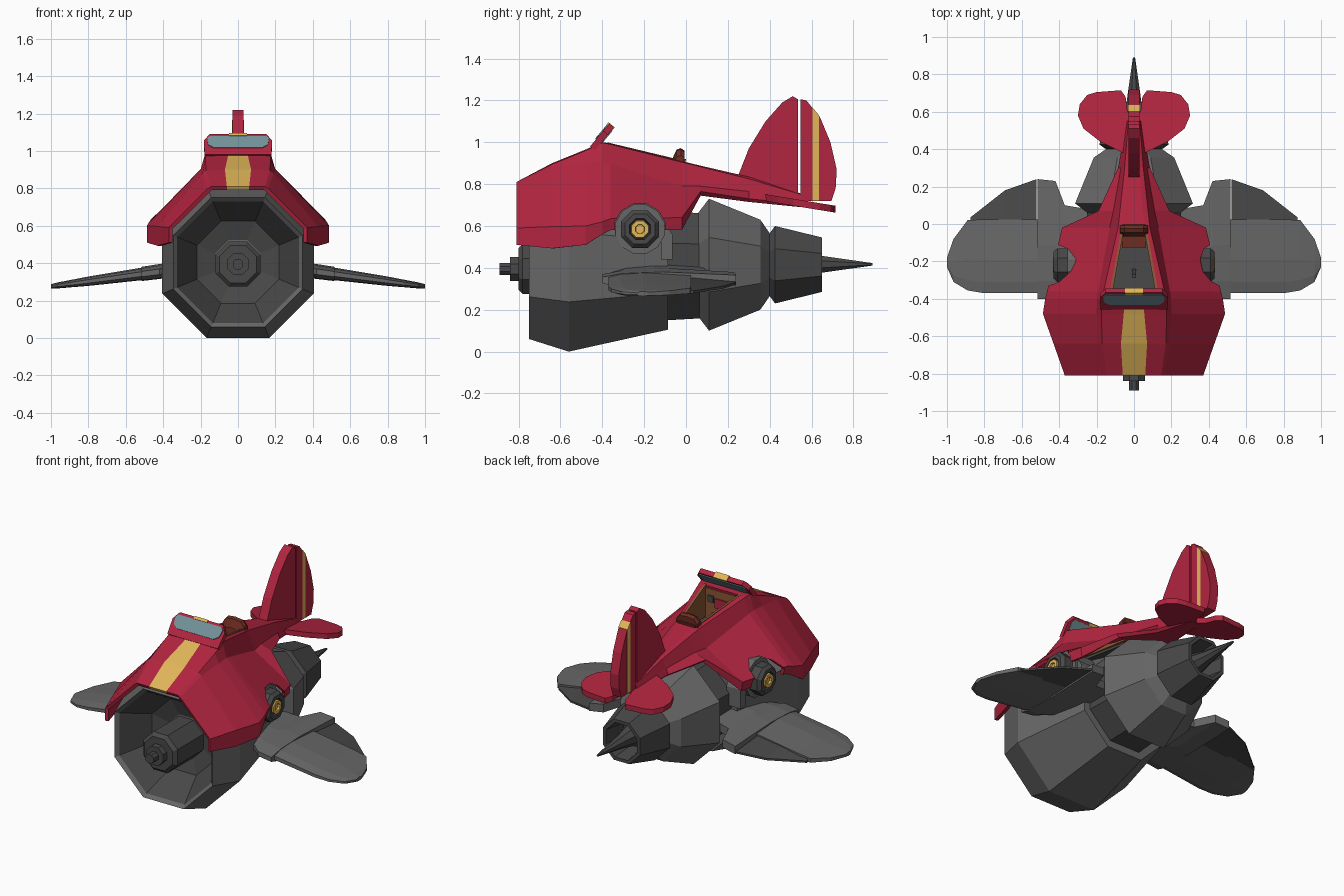
import bpy, bmesh
from math import pi, cos, sin
from mathutils import Vector

if "Cube" in bpy.data.objects:
    bpy.data.objects.remove(bpy.data.objects["Cube"])


def material(name, rgb):
    m = bpy.data.materials.new(name)
    m.diffuse_color = (*rgb, 1)
    m.use_nodes = True
    m.node_tree.nodes["Principled BSDF"].inputs["Base Color"].default_value = m.diffuse_color
    return m


RED = material("red paint", (0.44, 0.018, 0.05))
GOLD = material("yellow paint", (0.76, 0.47, 0.10))
BROWN = material("brown wood", (0.25, 0.09, 0.035))
LEATHER = material("dark leather", (0.15, 0.025, 0.015))
GLASS = material("glass", (0.17, 0.29, 0.32))
GREY = material("grey metal", (0.135, 0.135, 0.135))
DARK = material("dark metal", (0.065, 0.065, 0.065))


def finish(name, bm, mats=(), mirror=False):
    bmesh.ops.recalc_face_normals(bm, faces=bm.faces)
    me = bpy.data.meshes.new(name)
    bm.to_mesh(me)
    bm.free()
    ob = bpy.data.objects.new(name, me)
    bpy.context.collection.objects.link(ob)
    for m in mats:
        me.materials.append(m)
    if mirror:
        ob.modifiers.new("mirror", "MIRROR")
    return ob


def loft(name, sections, mats=(GREY,), mirror=False):
    bm = bmesh.new()
    rows = [[bm.verts.new(p) for p in s] for s in sections]
    n = len(rows[0])
    for a, b in zip(rows, rows[1:]):
        for i in range(n):
            j = (i + 1) % n
            bm.faces.new((a[i], a[j], b[j], b[i]))
    bm.faces.new(rows[0])
    bm.faces.new(rows[-1])
    return finish(name, bm, mats, mirror)


def turned(name, prof, c, axis="Y", mats=(GREY,), mirror=False, n=8):
    """Octagonal turning; prof is (position along axis, distance to flat)."""
    secs = []
    for t, a in prof:
        r = a / cos(pi / n)
        ring = [(r * cos((k + .5) * 2 * pi / n), r * sin((k + .5) * 2 * pi / n)) for k in range(n)]
        secs.append([(c[0] + u, t, c[1] + v) if axis == "Y" else (t, c[0] + u, c[1] + v)
                     for u, v in ring])
    return loft(name, secs, mats, mirror)


def prism(name, pts, ext, mats=(GREY,), mirror=False):
    e = Vector(ext)
    return loft(name, [[Vector(p) for p in pts], [Vector(p) + e for p in pts]], mats, mirror)


def box(name, c, s, mats=(GREY,), mirror=False):
    x, y, z = (v / 2 for v in s)
    pts = [(c[0] + i * x, c[1] + j * y, c[2] - z) for i, j in ((-1, -1), (1, -1), (1, 1), (-1, 1))]
    return prism(name, pts, (0, 0, s[2]), mats, mirror)


# Engine: hollow intake with dark lining, stepped body, rear nozzle and spike
cowl = turned("engine_cowl", [(-.52, .12), (-.55, .22), (-.73, .325), (-.75, .345), (-.56, .405),
                              (-.085, .30), (-.085, .24)], (0, .405), mats=(GREY, DARK))
for p in cowl.data.polygons[:16]:
    p.material_index = 1
turned("intake_hub", [(-.5, .12), (-.78, .12), (-.80, .10), (-.80, .058), (-.84, .058),
                      (-.84, .028), (-.89, .028)], (0, .395), mats=(DARK,))
turned("engine_neck", [(-.12, .262), (.09, .25)], (0, .41), mats=(DARK,))
turned("engine_rear", [(.06, .25), (.11, .315), (.355, .215), (.40, .15)], (0, .415))
turned("engine_nozzle", [(.39, .145), (.40, .15), (.425, .185), (.65, .13), (.65, .11), (.5, .09)],
       (0, .415), mats=(DARK,))
turned("exhaust_spike", [(.48, .075), (.65, .04), (.89, .006)], (0, .417), mats=(DARK,))

# Red body shell: half section is stripe, top, shoulder, outer corner, hem
S = [(-.81, (.06, .81), (.145, .81), (.16, .80), (.37, .59), (.37, .51)),
     (-.64, (.07, .90), (.17, .895), (.19, .88), (.43, .597), (.43, .493)),
     (-.48, (.055, .965), (.175, .96), (.20, .90), (.487, .60), (.487, .51)),
     (-.40, (.05, 1.0), (.172, .998), (.198, .905), (.475, .62), (.465, .56)),
     (-.36, (.125, .995), (.163, .99), (.192, .895), (.465, .635), (.45, .58)),
     (-.02, (.06, .91), (.085, .905), (.13, .79), (.385, .64), (.375, .58)),
     (.07, (.045, .888), (.075, .883), (.11, .79), (.19, .765), (.17, .745)),
     (.30, (.03, .835), (.05, .825), (.07, .765), (.085, .73), (.07, .715)),
     (.55, (.02, .755), (.03, .75), (.035, .73), (.04, .705), (.03, .69))]
bm = bmesh.new()
rows = []
for y, *h in S:
    rows.append([bm.verts.new((-x, y, z)) for x, z in reversed(h)]
                + [bm.verts.new((x, y, z)) for x, z in h])
for k, (a, b) in enumerate(zip(rows, rows[1:])):
    for i in range(9):
        if k == 4 and i == 4:      # cockpit opening
            continue
        f = bm.faces.new((a[i], a[i + 1], b[i + 1], b[i]))
        f.material_index = int(i == 4 and k < 3)
    if k >= 6:                     # closed underside of the tail
        bm.faces.new((a[9], a[0], b[0], b[9]))
bm.faces.new(rows[-1])
body = finish("body_shell", bm, (RED, GOLD))
sol = body.modifiers.new("thickness", "SOLIDIFY")
sol.thickness, sol.offset = .022, -1
cutter = turned("arch_cutter", [(-.7, .12), (.7, .12)], (-.22, .585), "X", n=12, mats=(RED,))
cutter.hide_render = True
cutter.hide_viewport = True
bo = body.modifiers.new("arches", "BOOLEAN")
bo.operation, bo.object, bo.solver = "DIFFERENCE", cutter, "EXACT"

# Side thrusters in the arches
turned("thruster_housing", [(.2, .117), (.355, .117)], (-.22, .585), "X", mirror=True, n=12)
turned("thruster", [(.32, .075), (.345, .09), (.41, .09), (.43, .072), (.43, .05), (.40, .045)],
       (-.22, .585), "X", (DARK,), True)
turned("thruster_nozzle", [(.38, .042), (.433, .04), (.433, .022), (.42, .02)],
       (-.22, .585), "X", (GOLD,), True)
prism("thruster_pipe", [(.24, -.13, .62), (.24, -.09, .60), (.24, -.065, .56), (.24, -.065, .44),
                        (.24, -.12, .44), (.24, -.12, .54), (.24, -.16, .56)], (.1, 0, 0), mirror=True)

# Windshield: tilted frame with glass and stripe
N = Vector((0, .76, -.65))


def shield(pts, off):
    return [Vector((x, -.45 + .083 * h, .99 + .10 * h)) + N * off for x, h in pts]


def sym(half):
    return half + [(-x, h) for x, h in reversed(half)]


prism("windshield_frame", shield(sym([(.178, -.1), (.183, .65), (.152, 1)]), 0), N * .03, (RED,))
prism("windshield_glass", shield(sym([(.13, .25), (.16, .42), (.165, .75), (.15, .88)]), -.005),
      N * .04, (GLASS,))
prism("windshield_stripe", shield(sym([(.048, .89), (.047, 1.02)]), -.006), N * .038, (GOLD,))

# Cockpit: floor, side trim, dashboard, stick and seat
prism("cockpit_floor", [(-.15, -.38, .77), (.15, -.38, .77), (.10, .02, .745), (-.10, .02, .745)],
      (0, 0, .015), (DARK,))
prism("cockpit_trim", [(.131, -.37, .80), (.065, -.01, .80), (.065, -.01, .912), (.131, -.37, .998)],
      (-.014, -.004, 0), (BROWN,), True)
box("dashboard", (0, -.375, .885), (.25, .03, .19), (BROWN,))
box("dash_panel", (0, -.357, .90), (.09, .01, .06), (RED,))
box("gauge", (.075, -.356, .92), (.04, .012, .04), (DARK,), True)
prism("control_stick", [(-.01, -.26, .77), (.01, -.26, .77), (.01, -.24, .77), (-.01, -.24, .77)],
      (0, -.03, .11), (DARK,))
box("seat_cushion", (0, -.075, .805), (.13, .10, .05), (LEATHER,))
prism("seat_back", [(-.066, -.07, .80), (.066, -.07, .80), (.062, -.02, .80), (-.062, -.02, .80)],
      (0, .02, .12), (LEATHER,))
rest = [(-.068, .915), (-.045, .965), (-.025, .972), (-.008, .96), (-.012, .90)]
loft("headrest", [[(x, y, z - d) for y, z in rest]
                  for x, d in ((-.075, .035), (-.05, .006), (0, 0), (.05, .006), (.075, .035))],
     (LEATHER,))


# Tail fin, rudder and rudder stripe
def upright(name, yz, half, mat):
    prism(name, [(-half, y, z) for y, z in yz], (2 * half, 0, 0), (mat,))


upright("tail_fin", [(.245, .83), (.30, .97), (.38, 1.10), (.46, 1.19), (.51, 1.22), (.535, 1.205),
                     (.535, .71), (.45, .74)], .03, RED)
upright("rudder", [(.548, 1.205), (.575, 1.20), (.64, 1.12), (.69, 1.0), (.72, .87), (.715, .78),
                   (.695, .72), (.548, .72)], .03, RED)
upright("rudder_stripe", [(.605, .722), (.605, 1.165), (.635, 1.13), (.635, .722)], .032, GOLD)

# Tailplane: rounded lobes sloping down to the rear
tail = [(.0, .37), (.04, .37), (.10, .40), (.18, .44), (.27, .51), (.30, .58), (.29, .64),
        (.25, .69), (.20, .705), (.07, .715), (.045, .68), (.035, .60), (0, .56)]
prism("tailplane", [(x, y, .755 - .165 * (y - .36)) for x, y in tail], (0, 0, -.033), (RED,), True)


# Wings: blunt airfoil sections with a separate thin flap
def airfoil(x, le, te, half):
    z, c = .357 - .137 * (x - .41), te - le
    return [(x, le + c * u, z + half * v) for u, v in
            ((0, .35), (.15, .8), (.45, 1), (1, .6), (1, -.7), (.45, -1), (.1, -.9), (0, -.4))]


def wing(name, stations):
    loft(name, [airfoil(*s) for s in stations], mirror=True)


wing("wing_root", ((.25, -.34, .08, .04), (.37, -.36, .10, .04), (.42, -.40, .23, .04),
                   (.515, -.40, .24, .038)))
wing("wing", ((.50, -.37, .025, .034), (.80, -.37, .025, .025), (.89, -.355, .02, .02),
              (.965, -.31, -.08, .016), (1.0, -.23, -.18, .012)))
loft("wing_flap", [[(x, .0, z + h), (x, b, z - .002), (x, b, z - .014), (x, .0, z - h)]
                   for x, b, z, h in ((.52, .24, .335, .02), (.69, .18, .315, .017),
                                      (.875, .035, .292, .012))], (DARK,), True)
